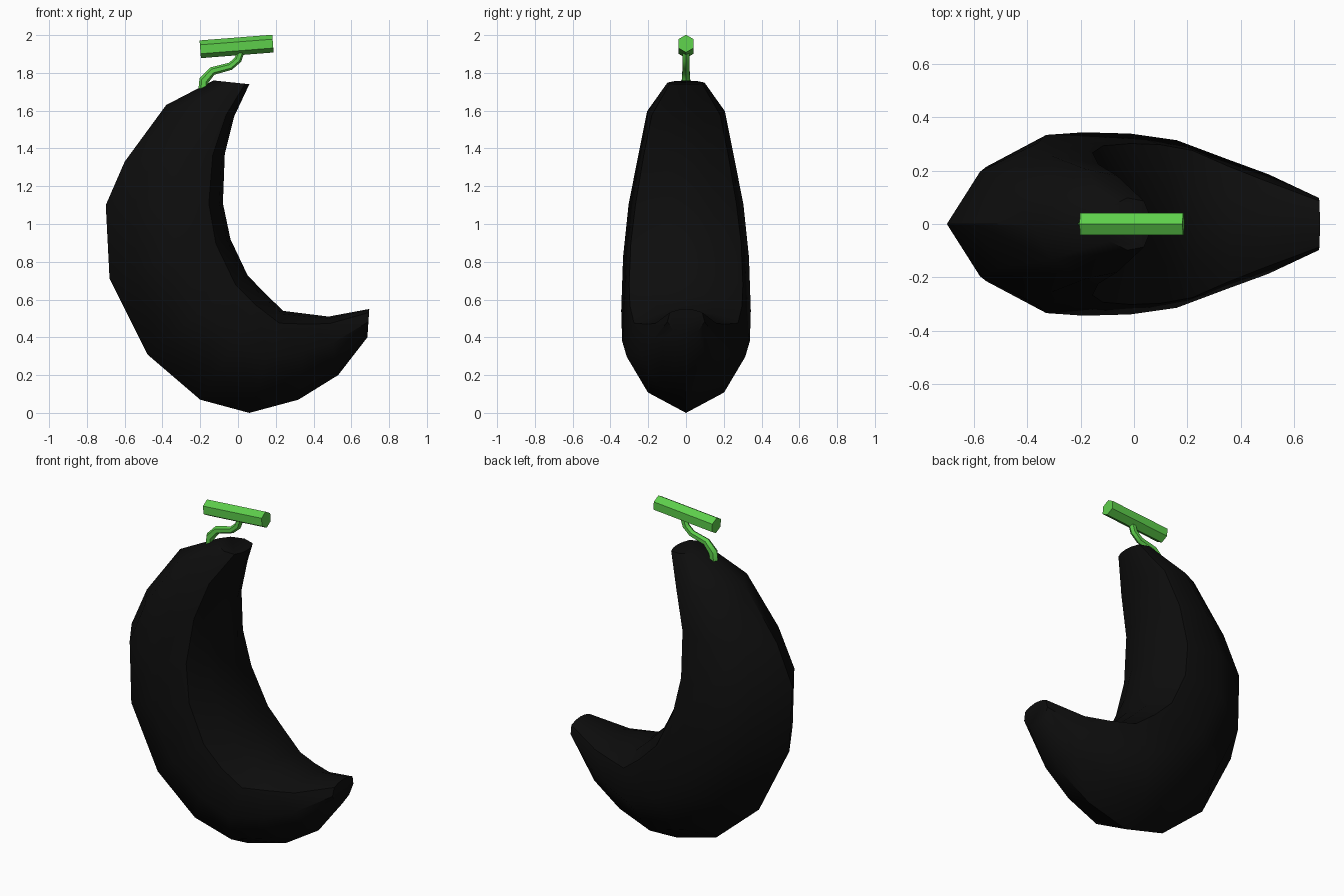
import bpy, bmesh, math
from mathutils import Vector

if "Cube" in bpy.data.objects:
    bpy.data.objects.remove(bpy.data.objects["Cube"])


def material(name, color):
    m = bpy.data.materials.new(name)
    m.diffuse_color = (*color, 1)
    m.use_nodes = True
    m.node_tree.nodes["Principled BSDF"].inputs["Base Color"].default_value = m.diffuse_color
    return m


def loft(name, rings, mat, angle):
    """Skin a list of equal-length closed rings and cap both ends."""
    bm = bmesh.new()
    vs = [[bm.verts.new(p) for p in ring] for ring in rings]
    n = len(rings[0])
    for a, b in zip(vs, vs[1:]):
        for i in range(n):
            j = (i + 1) % n
            bm.faces.new((a[i], a[j], b[j], b[i]))
    bm.faces.new(vs[0])
    bm.faces.new(vs[-1])
    bmesh.ops.recalc_face_normals(bm, faces=bm.faces)
    me = bpy.data.meshes.new(name)
    bm.to_mesh(me)
    bm.free()
    me.materials.append(mat)
    ob = bpy.data.objects.new(name, me)
    bpy.context.collection.objects.link(ob)
    bpy.ops.object.select_all(action='DESELECT')
    bpy.context.view_layer.objects.active = ob
    ob.select_set(True)
    bpy.ops.object.shade_smooth_by_angle(angle=math.radians(angle))
    return ob


def tube(name, path, sides, mat):
    """Round tube through (x, z, radius) points in the y = 0 plane."""
    pts = [Vector((x, 0, z)) for x, z, r in path]
    rings = []
    for k, (x, z, r) in enumerate(path):
        d = (pts[min(k + 1, len(pts) - 1)] - pts[max(k - 1, 0)]).normalized()
        side = Vector((0, 1, 0))
        up = d.cross(side)
        rings.append([pts[k] + r * (math.cos(a) * up + math.sin(a) * side)
                      for a in (2 * math.pi * i / sides for i in range(sides))])
    return loft(name, rings, mat, 45)


black = material("body_black", (0.004, 0.004, 0.004))
green = material("stem_green", (0.11, 0.62, 0.07))

# Crescent body: outer x, z, inner x, z and half width of each section
sections = [
    (-0.13, 1.76, 0.06, 1.74, 0.10),
    (-0.38, 1.63, -0.02, 1.57, 0.21),
    (-0.60, 1.33, -0.07, 1.37, 0.26),
    (-0.70, 1.10, -0.08, 1.11, 0.31),
    (-0.68, 0.71, -0.04, 0.92, 0.34),
    (-0.48, 0.31, 0.05, 0.73, 0.35),
    (-0.20, 0.07, 0.14, 0.635, 0.345),
    (0.06, 0.00, 0.24, 0.54, 0.32),
    (0.32, 0.07, 0.36, 0.525, 0.25),
    (0.53, 0.20, 0.48, 0.51, 0.19),
    (0.685, 0.40, 0.695, 0.55, 0.10),
]
# Half cross-section: position from outer to inner edge, relative width
half = [(0, 0), (0.2, 0.63), (0.55, 0.98), (0.88, 0.86), (0.97, 0.45), (1, 0)]
profile = half + [(t, -w) for t, w in reversed(half[1:-1])]
rings = [[(ox + (ix - ox) * t, hw * w, oz + (iz - oz) * t) for t, w in profile]
         for ox, oz, ix, iz, hw in sections]
loft("crescent_body", rings, black, 40)

# Bent stem and the cross bar on top
tube("bent_stem", [(-0.185, 1.70, 0.026), (-0.18, 1.76, 0.026), (-0.135, 1.81, 0.022),
                   (-0.04, 1.835, 0.02), (0.00, 1.87, 0.02), (0.02, 1.93, 0.02)], 6, green)
tube("cross_bar", [(-0.20, 1.925, 0.047), (0.185, 1.955, 0.047)], 6, green)
